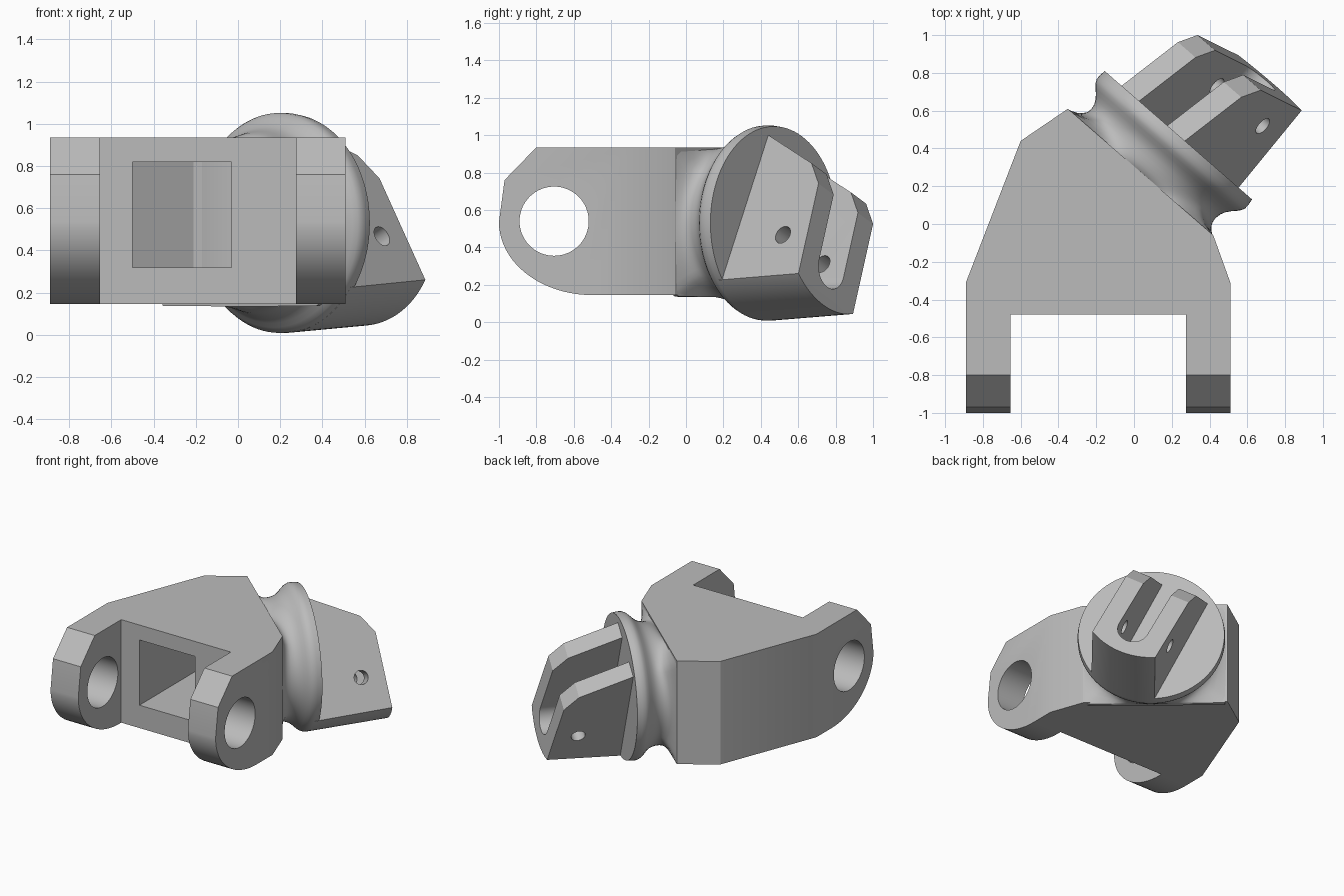
import bpy, bmesh
from math import sin, cos, pi, radians
from mathutils import Vector

cube = bpy.data.objects.get("Cube")
if cube:
    bpy.data.objects.remove(cube, do_unlink=True)

grey = bpy.data.materials.new("plain grey")
grey.use_nodes = True
grey.diffuse_color = (0.5, 0.5, 0.5, 1)
grey.node_tree.nodes["Principled BSDF"].inputs["Base Color"].default_value = (0.5, 0.5, 0.5, 1)

X, Y, Z = Vector((1, 0, 0)), Vector((0, 1, 0)), Vector((0, 0, 1))
ZERO = Vector((0, 0, 0))
# Flange frame: N points out of the disc, T runs across it; U and W are twisted about N
CENTRE = Vector((0.235, 0.47, 0.53))
N = Vector((0.657, 0.754, 0)).normalized()
T = Vector((N.y, -N.x, 0))
U = T * -0.438 + Z * 0.899
W = T * 0.899 + Z * 0.438


def loft(name, rings):
    """Skin a list of equal point rings and cap both ends."""
    bm = bmesh.new()
    rows = [[bm.verts.new(p) for p in ring] for ring in rings]
    n = len(rows[0])
    for a, b in zip(rows, rows[1:]):
        for i in range(n):
            j = (i + 1) % n
            bm.faces.new((a[i], a[j], b[j], b[i]))
    bm.faces.new(rows[0])
    bm.faces.new(rows[-1])
    bmesh.ops.recalc_face_normals(bm, faces=bm.faces)
    mesh = bpy.data.meshes.new(name)
    bm.to_mesh(mesh)
    bm.free()
    mesh.materials.append(grey)
    obj = bpy.data.objects.new(name, mesh)
    bpy.context.collection.objects.link(obj)
    return obj


def prism(name, pts, origin, a, b, axis, lo, hi):
    """Extrude a 2D outline lying in the a-b plane along an axis."""
    return loft(name, [[origin + a * p + b * q + axis * k for p, q in pts] for k in (lo, hi)])


def circle(p, q, r, n=48):
    return [(p + r * cos(2 * pi * i / n), q + r * sin(2 * pi * i / n)) for i in range(n)]


def activate(obj):
    bpy.ops.object.select_all(action='DESELECT')
    obj.select_set(True)
    bpy.context.view_layer.objects.active = obj


def cut(obj, tool, operation='DIFFERENCE', keep=False):
    tool.hide_render = True
    mod = obj.modifiers.new("cut", 'BOOLEAN')
    mod.operation, mod.solver, mod.object = operation, 'EXACT', tool
    activate(obj)
    bpy.ops.object.modifier_apply(modifier=mod.name)
    if not keep:
        bpy.data.objects.remove(tool, do_unlink=True)


# Forked body: plan outline trimmed by the rounded side outline
plan = [(-0.89, -1.1), (-0.89, -0.31), (-0.6, 0.44), (-0.35, 0.61), (0.42, -0.06), (0.51, -0.31),
        (0.51, -1.1), (0.275, -1.1), (0.275, -0.48), (-0.655, -0.48), (-0.655, -1.1)]
body = prism("forked_body", plan, ZERO, X, Y, Z, 0, 1.1)
belly = [(-0.5 - 0.5 * cos(k * pi / 40), 0.535 - 0.39 * sin(k * pi / 40)) for k in range(21)]
side = belly + [(1, 0.145), (1, 0.935), (-0.8, 0.935), (-0.97, 0.76)]
cut(body, prism("side_trim", side, ZERO, Y, Z, X, -2, 2), 'INTERSECT')
cut(body, prism("arm_bore", circle(-0.705, 0.54, 0.185, 64), ZERO, Y, Z, X, -2, 2))

# Flange disc with a neck that blends from round into the body's rectangular end
SEGMENTS = 96


def neck_ring(depth, radius, blend):
    ring = []
    for i in range(SEGMENTS):
        c, s = cos(2 * pi * i / SEGMENTS), sin(2 * pi * i / SEGMENTS)
        half = 0.533 if c < 0 else 0.488
        box = min(0.395 / max(abs(s), 0.001), half / max(abs(c), 0.001))
        r = radius + (box - radius) * blend
        ring.append(CENTRE + N * depth + T * (r * c) + Z * (r * s))
    return ring


profile = [(0, 0.517, 0), (-0.035, 0.522, 0), (-0.06, 0.521, 0), (-0.08, 0.512, 0),
           (-0.1, 0.495, 0), (-0.12, 0.475, 0), (-0.145, 0.455, 0), (-0.17, 0.443, 0),
           (-0.2, 0.435, 0.03), (-0.225, 0.432, 0.12), (-0.245, 0.43, 0.28),
           (-0.262, 0.43, 0.5), (-0.275, 0.43, 0.8), (-0.282, 0.43, 0.98), (-0.31, 0.43, 0.99)]
flange = loft("flange_neck", [neck_ring(*row) for row in profile])

# Pocket opening at the front, between the arms
pocket = prism("pocket_cutter", [(-0.5, -0.6), (-0.5, 0.27), (-0.21, 0.45), (-0.03, 0.47), (-0.03, -0.6)],
               ZERO, X, Y, Z, 0.32, 0.82)
cut(flange, pocket, keep=True)
cut(body, pocket)

# Twisted clevis lug on the disc, its underside following the disc edge
lug_side = [(-0.6, -0.03), (0.416, -0.03), (0.403, 0), (0.236, 0.37), (0.115, 0.466),
            (-0.43, 0.529), (-0.6, 0.548)]
lug = prism("clevis_lug", lug_side, CENTRE, U, N, W, -0.247, 0.247)
cone = loft("lug_trim", [[CENTRE + N * e + U * p + W * q for p, q in circle(0, 0, r, 128)]
                         for e, r in ((-0.1, 0.526), (0.6, 0.483))])
cut(lug, cone, 'INTERSECT')
slot = [(0.11 * cos(k * pi / 24), -0.27 - 0.11 * sin(k * pi / 24)) for k in range(25)]
slot += [(-0.11, 0.8), (0.11, 0.8)]
cut(lug, prism("slot_cutter", slot, CENTRE, W, U, N, -0.2, 0.8))
cut(lug, prism("pin_cutter", circle(-0.19, 0.33, 0.05, 32), CENTRE, U, N, W, -0.6, 0.6))

for obj, angle in ((body, 25), (flange, 45), (lug, 25)):
    activate(obj)
    bpy.ops.object.shade_smooth_by_angle(angle=radians(angle))
